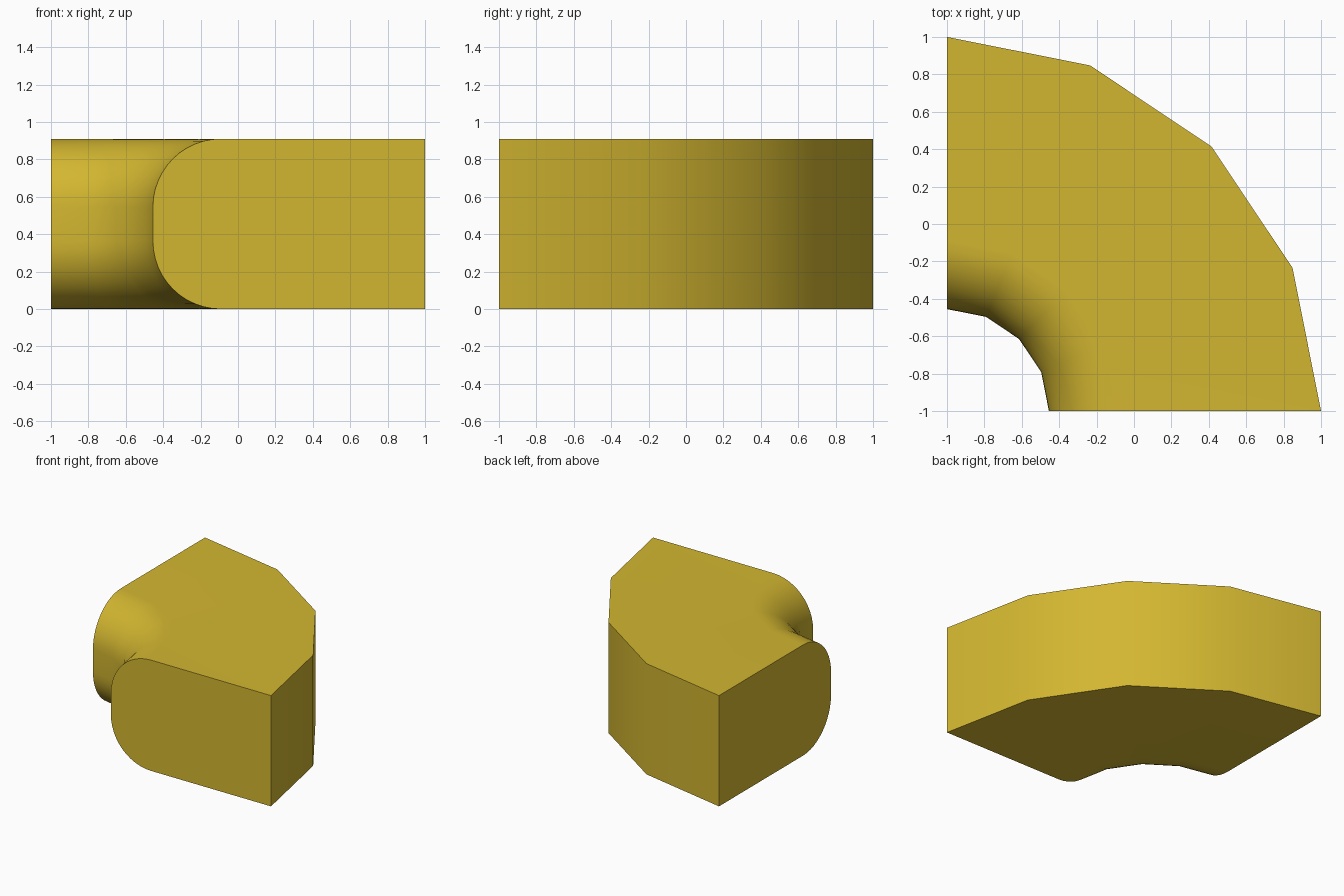
import bpy, bmesh, math

if "Cube" in bpy.data.objects:
    bpy.data.objects.remove(bpy.data.objects["Cube"])

H = 0.91          # height
R_IN, R_OUT = 0.545, 2.0
FILLET = 0.364
STEPS = 4         # facets in the quarter turn
ARC = 12          # facets in each rounded edge

mat = bpy.data.materials.new("mustard_yellow")
mat.diffuse_color = (0.65, 0.47, 0.03, 1)
mat.use_nodes = True
mat.node_tree.nodes["Principled BSDF"].inputs["Base Color"].default_value = mat.diffuse_color

# Cross-section (radius, height): square outer edge, rounded inner edge
profile = [(R_OUT, 0), (R_OUT, H)]
for centre_z, start in ((H - FILLET, 90), (FILLET, 180)):
    for i in range(ARC + 1):
        a = math.radians(start + 90 * i / ARC)
        profile.append((R_IN + FILLET + FILLET * math.cos(a),
                        centre_z + FILLET * math.sin(a)))

# Sweep the section through a quarter turn about the corner
bm = bmesh.new()
rings = []
for s in range(STEPS + 1):
    a = math.pi / 2 * s / STEPS
    rings.append([bm.verts.new((-1 + r * math.cos(a), -1 + r * math.sin(a), z))
                  for r, z in profile])
n = len(profile)
for r0, r1 in zip(rings, rings[1:]):
    for i in range(n):
        j = (i + 1) % n
        bm.faces.new((r0[i], r0[j], r1[j], r1[i]))

# Flat end caps
bm.faces.new(rings[0])
bm.faces.new(rings[-1])
bmesh.ops.recalc_face_normals(bm, faces=bm.faces)

mesh = bpy.data.meshes.new("curved_corner_block")
bm.to_mesh(mesh)
bm.free()
mesh.materials.append(mat)
obj = bpy.data.objects.new("curved_corner_block", mesh)
bpy.context.collection.objects.link(obj)
bpy.context.view_layer.objects.active = obj
obj.select_set(True)
bpy.ops.object.shade_smooth_by_angle(angle=math.radians(30))
